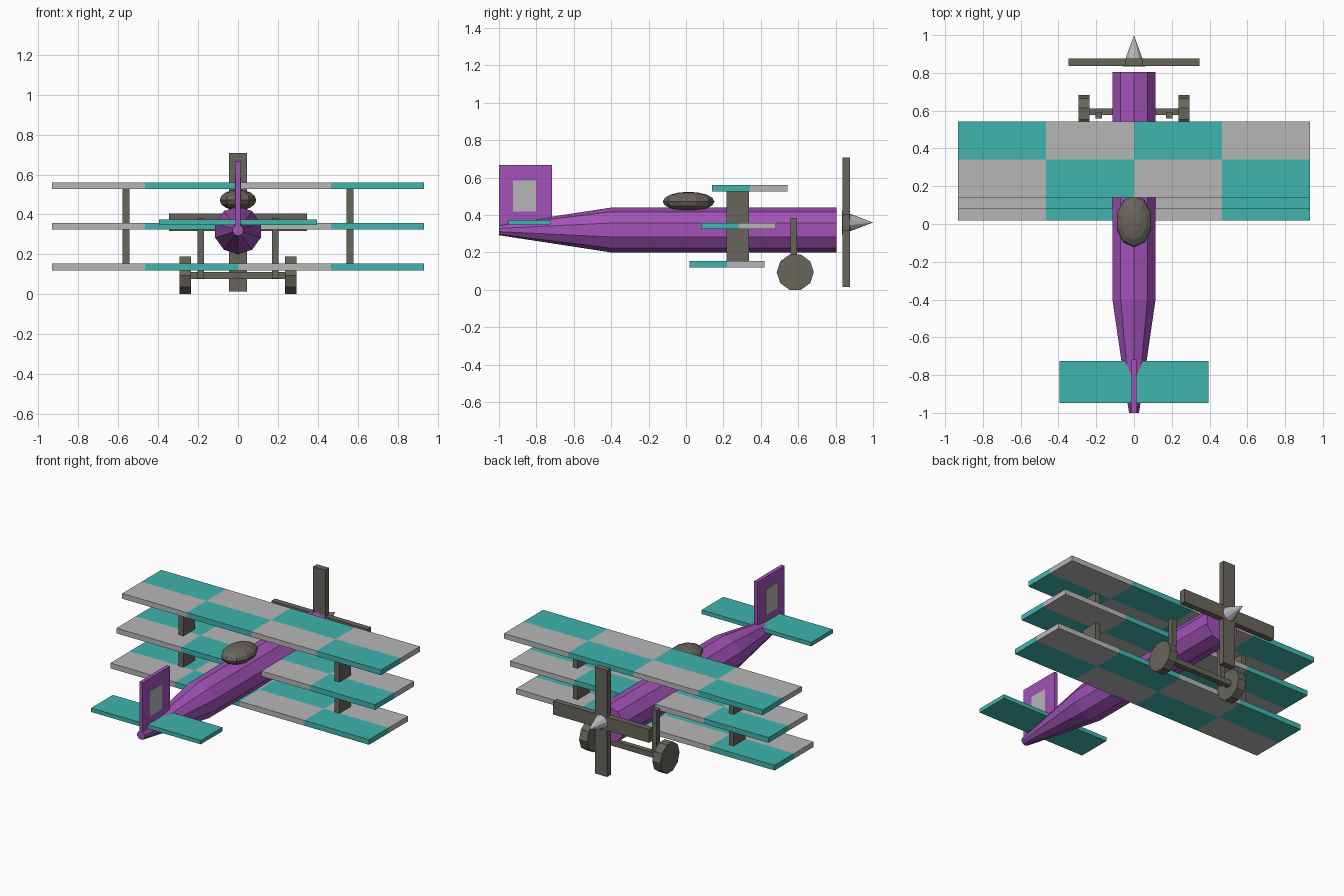
import bpy, bmesh, math
from mathutils import Matrix, Vector

if "Cube" in bpy.data.objects:
    bpy.data.objects.remove(bpy.data.objects["Cube"])


def material(name, rgb):
    m = bpy.data.materials.new(name)
    m.diffuse_color = (*rgb, 1)
    m.use_nodes = True
    m.node_tree.nodes["Principled BSDF"].inputs["Base Color"].default_value = m.diffuse_color
    return m


PURPLE = material("purple", (0.36, 0.085, 0.48))
TEAL = material("teal", (0.05, 0.46, 0.42))
DARK = material("dark", (0.14, 0.13, 0.105))
GREY = material("grey", (0.47, 0.47, 0.47))


def finish(name, bm, *mats):
    bmesh.ops.recalc_face_normals(bm, faces=bm.faces)
    me = bpy.data.meshes.new(name)
    bm.to_mesh(me)
    bm.free()
    for m in mats:
        me.materials.append(m)
    ob = bpy.data.objects.new(name, me)
    bpy.context.collection.objects.link(ob)
    return ob


def box(name, x, y, z, mat):
    """Box from (min, max) pairs."""
    bm = bmesh.new()
    size = [b - a for a, b in (x, y, z)]
    mid = [(a + b) / 2 for a, b in (x, y, z)]
    bmesh.ops.create_cube(bm, size=1, matrix=Matrix.Translation(mid) @ Matrix.Diagonal((*size, 1)))
    return finish(name, bm, mat)


def loft_y(name, rings, z, mat, sides=10):
    """Round body along y from (y, radius) rings, with a corner at the top."""
    bm = bmesh.new()
    loops = []
    for y, r in rings:
        angles = [math.tau * i / sides for i in range(sides)]
        loops.append([bm.verts.new((r * math.sin(a), y, z + r * math.cos(a))) for a in angles])
    for a, b in zip(loops, loops[1:]):
        for i in range(sides):
            j = (i + 1) % sides
            bm.faces.new((a[i], a[j], b[j], b[i]))
    bm.faces.new(loops[0])
    bm.faces.new(loops[-1])
    bmesh.ops.remove_doubles(bm, verts=bm.verts, dist=1e-4)
    return finish(name, bm, mat)


def checker_wing(name, y0, z, half=0.933, chord=0.402, thick=0.034):
    """Flat wing slab, 4 x 2 chequered cells."""
    bm = bmesh.new()
    grid = [[bm.verts.new((half * (i / 2 - 1), y0 + chord * j / 2, z - thick / 2))
             for j in range(3)] for i in range(5)]
    for i in range(4):
        for j in range(2):
            f = bm.faces.new((grid[i][j], grid[i + 1][j], grid[i + 1][j + 1], grid[i][j + 1]))
            f.material_index = (i + j) % 2
    base = bm.faces[:]
    geom = bmesh.ops.extrude_face_region(bm, geom=base, use_keep_orig=True)["geom"]
    bmesh.ops.translate(bm, vec=(0, 0, thick),
                        verts=[g for g in geom if isinstance(g, bmesh.types.BMVert)])
    # Colour the rim and top by the cell they belong to
    for f in bm.faces:
        c = f.calc_center_median()
        i = min(3, int((c.x / half + 1) * 2))
        j = min(1, int((c.y - y0) / chord * 2))
        f.material_index = (i + j) % 2
    return finish(name, bm, GREY, TEAL)


# Fuselage
loft_y("fuselage", [(-1, 0.028), (-0.4, 0.12), (0.805, 0.12)], 0.32, PURPLE)

# Cockpit bubble
bm = bmesh.new()
bmesh.ops.create_uvsphere(bm, u_segments=10, v_segments=8, radius=1,
                          matrix=Matrix.Translation((0, 0.014, 0.472))
                          @ Matrix.Diagonal((0.096, 0.138, 0.052, 1)))
finish("cockpit", bm, DARK)

# Three staggered wings
checker_wing("upper_wing", 0.14, 0.544)
checker_wing("middle_wing", 0.08, 0.341)
checker_wing("lower_wing", 0.018, 0.137)

# Tail
box("tailplane", (-0.395, 0.395), (-0.948, -0.725), (0.348, 0.374), TEAL)
box("tail_fin", (-0.012, 0.012), (-1, -0.717), (0.32, 0.667), PURPLE)
box("fin_panel", (-0.014, 0.014), (-0.925, -0.802), (0.42, 0.585), GREY)

# Propeller and spinner
box("propeller_upright", (-0.044, 0.044), (0.836, 0.876), (0.014, 0.708), DARK)
box("propeller_level", (-0.346, 0.346), (0.837, 0.875), (0.317, 0.404), DARK)
loft_y("spinner", [(0.835, 0.063), (1, 0)], 0.36, GREY)

# Wing struts, gear legs and wheels on both sides
for side, s in (("left", -1), ("right", 1)):
    def span(a, b):
        return sorted((s * a, s * b))
    box(side + "_wing_strut", span(0.545, 0.58), (0.217, 0.337), (0.137, 0.544), DARK)
    box(side + "_gear_leg", span(0.17, 0.204), (0.558, 0.593), (0.08, 0.383), DARK)
    bm = bmesh.new()
    bmesh.ops.create_cone(bm, cap_ends=True, segments=10, radius1=0.099, radius2=0.099, depth=0.058,
                          matrix=Matrix.Translation((s * 0.264, 0.584, 0.0942))
                          @ Matrix.Rotation(math.pi / 2, 4, 'Y'))
    finish(side + "_wheel", bm, DARK)

# Axle
box("axle", (-0.25, 0.25), (0.577, 0.611), (0.076, 0.111), DARK)
